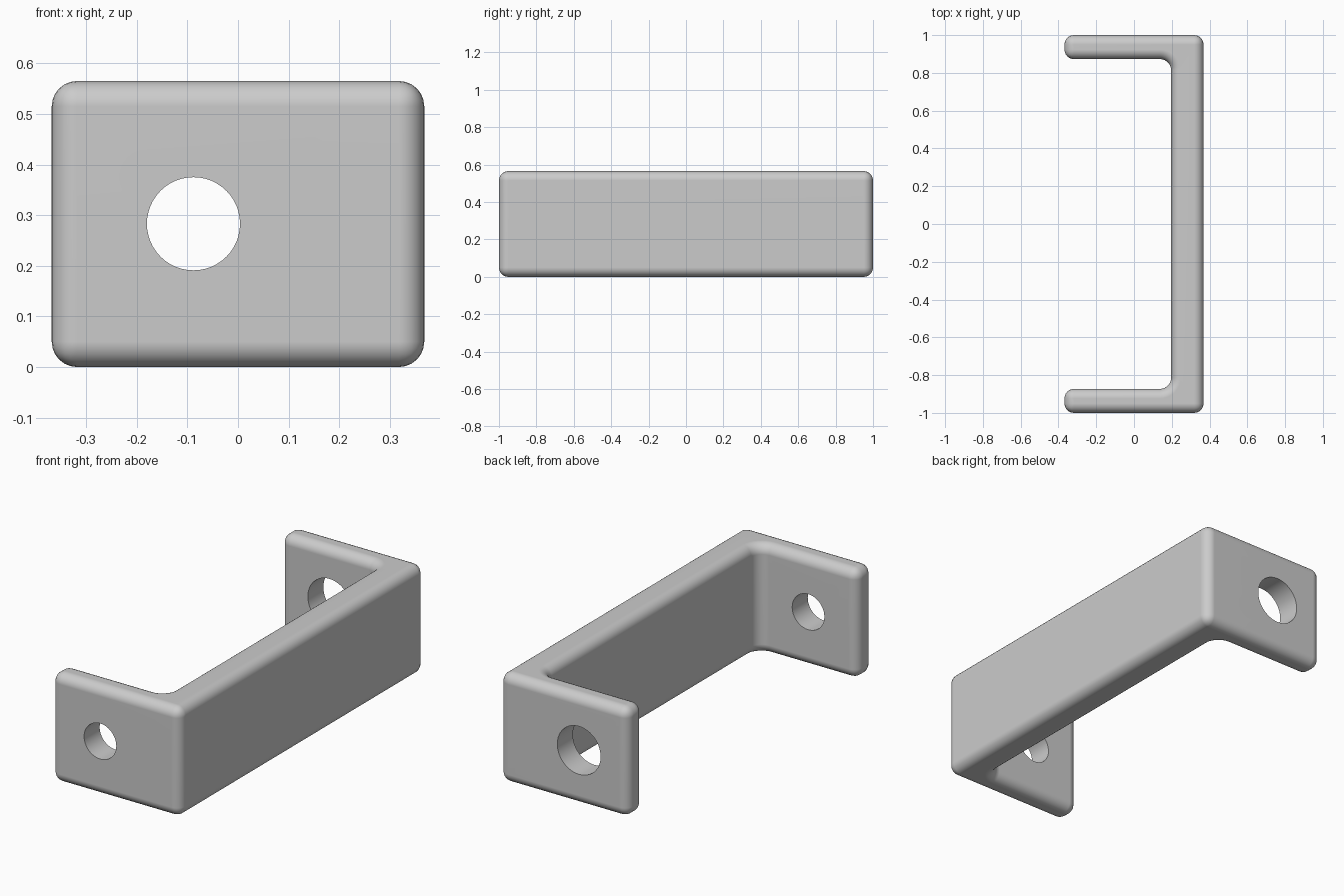
import bpy, bmesh, math
from mathutils import Matrix

if "Cube" in bpy.data.objects:
    bpy.data.objects.remove(bpy.data.objects["Cube"])

HX, HY, HEIGHT = 0.368, 1.0, 0.565   # half width, half length, height
WEB_X, ARM_Y = 0.197, 0.873          # inner faces of web and arms
ROUND, FILLET = 0.05, 0.06
HOLE_X, HOLE_Z = -0.088, 0.283

grey = bpy.data.materials.new("plain grey")
grey.use_nodes = True
colour = (0.6, 0.6, 0.6, 1)
grey.diffuse_color = colour
grey.node_tree.nodes["Principled BSDF"].inputs["Base Color"].default_value = colour


def make_object(name, bm):
    bmesh.ops.recalc_face_normals(bm, faces=bm.faces)
    mesh = bpy.data.meshes.new(name)
    bm.to_mesh(mesh)
    bm.free()
    mesh.materials.append(grey)
    obj = bpy.data.objects.new(name, mesh)
    bpy.context.collection.objects.link(obj)
    return obj


# C-shaped outline: half of it, with the inner fillet, then its mirror
half = [(HX, HY), (-HX, HY), (-HX, ARM_Y)]
for i in range(9):
    a = math.pi / 2 * (1 - i / 8)
    half.append((WEB_X - FILLET + FILLET * math.cos(a),
                 ARM_Y - FILLET + FILLET * math.sin(a)))
outline = half + [(x, -y) for x, y in reversed(half)]

# Bracket body: extruded outline with all sharp edges rounded
bm = bmesh.new()
base = bm.faces.new([bm.verts.new((x, y, 0)) for x, y in outline])
top = bmesh.ops.extrude_face_region(bm, geom=[base], use_keep_orig=True)
bmesh.ops.translate(bm, vec=(0, 0, HEIGHT),
                    verts=[v for v in top["geom"] if isinstance(v, bmesh.types.BMVert)])
bmesh.ops.recalc_face_normals(bm, faces=bm.faces)
sharp = [e for e in bm.edges if e.calc_face_angle(0) > math.radians(60)]
bmesh.ops.bevel(bm, geom=sharp, offset=ROUND, offset_type='OFFSET',
                segments=6, profile=0.5, affect='EDGES', clamp_overlap=True)
bracket = make_object("bracket", bm)

# Bolt holes: the back one is wider
for name, y, radius in (("front_hole_cutter", -HY, 0.092),
                        ("back_hole_cutter", HY, 0.124)):
    bm = bmesh.new()
    bmesh.ops.create_cone(bm, cap_ends=True, segments=48, radius1=radius,
                          radius2=radius, depth=0.6,
                          matrix=Matrix.Translation((HOLE_X, y, HOLE_Z))
                          @ Matrix.Rotation(math.pi / 2, 4, 'X'))
    cutter = make_object(name, bm)
    cutter.hide_render = True
    cut = bracket.modifiers.new(name, 'BOOLEAN')
    cut.operation = 'DIFFERENCE'
    cut.solver = 'EXACT'
    cut.object = cutter

# Apply the cuts, then remove the cutters
bpy.ops.object.select_all(action='DESELECT')
bpy.context.view_layer.objects.active = bracket
bracket.select_set(True)
for modifier in list(bracket.modifiers):
    cutter = modifier.object
    bpy.ops.object.modifier_apply(modifier=modifier.name)
    bpy.data.objects.remove(cutter)

bpy.ops.object.shade_smooth_by_angle(angle=math.radians(35))
weighted = bracket.modifiers.new("even shading", 'WEIGHTED_NORMAL')
weighted.keep_sharp = True
